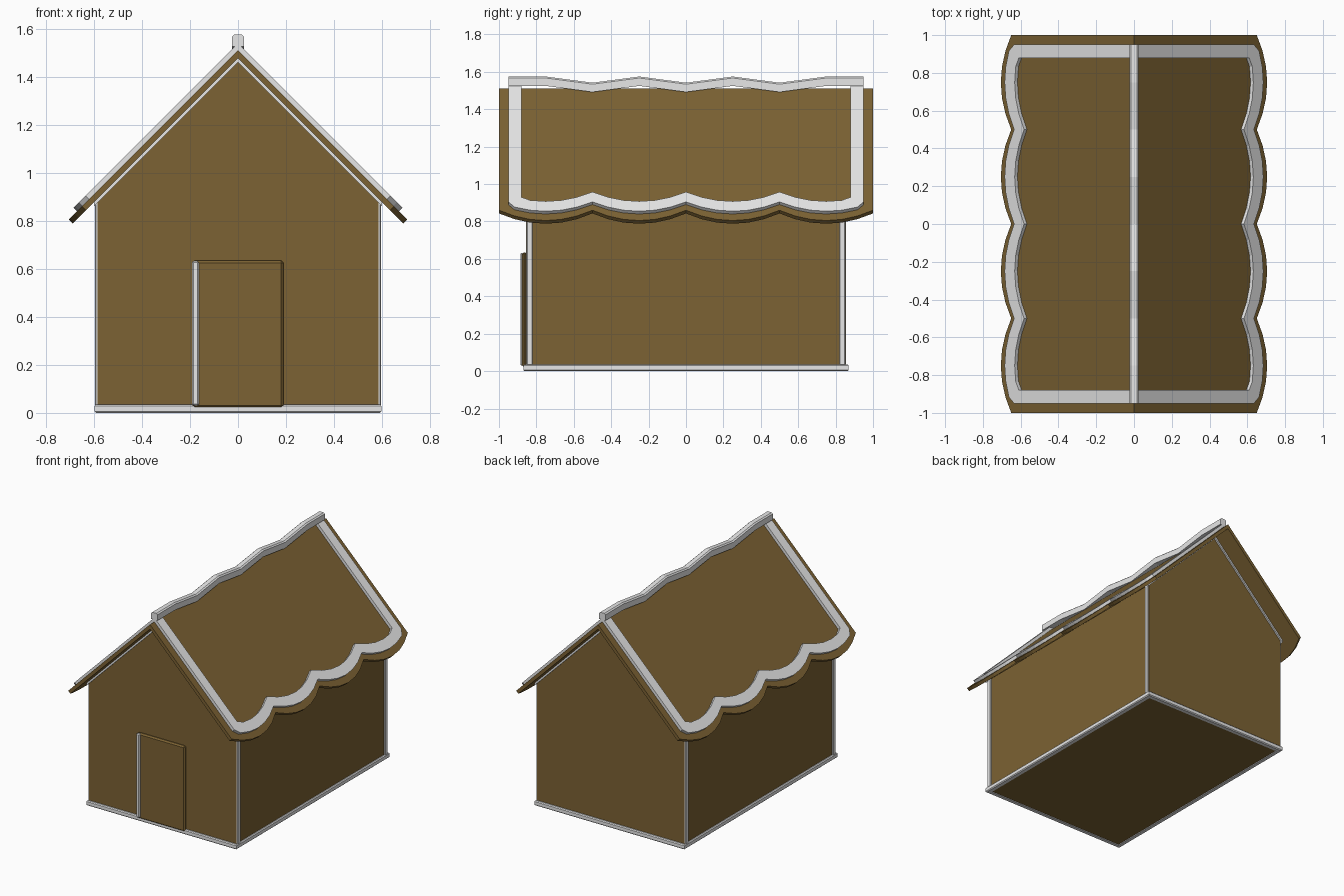
import bpy, bmesh

if "Cube" in bpy.data.objects:
    bpy.data.objects.remove(bpy.data.objects["Cube"])


def material(name, color):
    m = bpy.data.materials.new(name)
    m.diffuse_color = (*color, 1)
    m.use_nodes = True
    m.node_tree.nodes["Principled BSDF"].inputs["Base Color"].default_value = m.diffuse_color
    return m


GINGER = material("gingerbread brown", (0.2, 0.122, 0.033))
ICING = material("white icing", (0.8, 0.8, 0.8))


def loft(name, rings, mat, mirror="", closed=False, bevel=0):
    """Join equal-sized cross-section rings; cap the ends unless closed."""
    bm = bmesh.new()
    vs = [[bm.verts.new(p) for p in r] for r in rings]
    n, k = len(vs), len(vs[0])
    for i in range(n if closed else n - 1):
        a, b = vs[i], vs[(i + 1) % n]
        for j in range(k):
            bm.faces.new((a[j], a[(j + 1) % k], b[(j + 1) % k], b[j]))
    if not closed:
        bm.faces.new(vs[0])
        bm.faces.new(vs[-1])
    bmesh.ops.recalc_face_normals(bm, faces=bm.faces)
    me = bpy.data.meshes.new(name)
    bm.to_mesh(me)
    bm.free()
    me.materials.append(mat)
    ob = bpy.data.objects.new(name, me)
    bpy.context.collection.objects.link(ob)
    if bevel:
        m = ob.modifiers.new("Bevel", "BEVEL")
        m.width, m.segments = bevel, 1
    if mirror:
        m = ob.modifiers.new("Mirror", "MIRROR")
        m.use_axis = ["X" in mirror, "Y" in mirror, False]
        m.use_mirror_merge = False
    return ob


def box(name, x, y, z, mat, mirror="", bevel=0):
    ring = lambda h: [(x[0], y[0], h), (x[1], y[0], h), (x[1], y[1], h), (x[0], y[1], h)]
    return loft(name, [ring(z[0]), ring(z[1])], mat, mirror, bevel=bevel)


# House body: gabled profile along y
W, L = 0.585, 0.855
gable = [(-W, 0.005), (W, 0.005), (W, 0.88), (0, 1.465), (-W, 0.88)]
loft("walls", [[(x, y, z) for x, z in gable] for y in (-L, L)], GINGER)

# Icing along the base, a ring around the floor
signs = [(-1, -1), (1, -1), (1, 1), (-1, 1)]
loft("base_icing",
     [[(sx * 0.597, sy * 0.87, 0.006), (sx * 0.597, sy * 0.87, 0.029),
       (sx * 0.591, sy * 0.864, 0.035), (sx * 0.565, sy * 0.838, 0.035),
       (sx * 0.565, sy * 0.838, 0.0), (sx * 0.591, sy * 0.864, 0.0)]
      for sx, sy in signs], ICING, closed=True)

# Icing on the wall corners and under the gables
box("corner_icing", (0.58, 0.595), (0.82, 0.852), (0.03, 0.88), ICING, "XY", 0.004)
loft("gable_icing",
     [[(x, y, z - x) for y, z in ((0.845, 1.459), (0.866, 1.459), (0.866, 1.477), (0.845, 1.477))]
      for x in (0, 0.6)], ICING, "XY")

# Roof with scalloped eaves
TOP, S = 1.51, 0.5 ** 0.5
STEPS = [-1 + i / 12 for i in range(25)]


def scallop(y, low, deep):
    t = ((y + 1) % 0.5 - 0.25) / 0.25
    if abs(abs(t) - 1) < 1e-4:
        return low
    return low + deep * (1 - t * t)


def roof_strip(name, outer, inner, h0, h1, mat):
    """Plate on the 45 degree slope between two plan paths."""
    def lift(p, h):
        return (max(0, p[0] + S * h) if p[0] > 0 else 0, p[1],
                TOP - p[0] + (S if p[0] > 0 else 2 * S) * h)
    rings = [[lift(o, h0), lift(o, h1), lift(i, h1), lift(i, h0)] for o, i in zip(outer, inner)]
    return loft(name, rings, mat, "X")


eave = [(scallop(y, 0.65, 0.055), y) for y in STEPS]
roof_strip("roof", eave, [(0, y) for y in STEPS], -0.024, 0, GINGER)


def border(low, end):
    path = [(scallop(y, low, 0.05), max(-end, min(end, y))) for y in STEPS]
    return [(0, -end)] + path + [(0, end)]


roof_strip("roof_icing", border(0.62, 0.95), border(0.567, 0.88), 0, 0.021, ICING)

# Wavy icing on the ridge
ridge = [(-0.95, 1.575), (-0.75, 1.575), (-0.5, 1.542), (-0.25, 1.575), (0, 1.542),
         (0.25, 1.575), (0.5, 1.542), (0.75, 1.575), (0.95, 1.575)]
loft("ridge_icing",
     [[(-0.025, y, z - 0.05), (0.025, y, z - 0.05), (0.025, y, z - 0.008),
       (0.016, y, z), (-0.016, y, z), (-0.025, y, z - 0.008)] for y, z in ridge], ICING)

# Door with one iced edge
box("door", (-0.19, 0.19), (-0.876, -0.85), (0.02, 0.635), GINGER, bevel=0.01)
box("door_icing", (-0.192, -0.163), (-0.886, -0.86), (0.03, 0.632), ICING, bevel=0.006)
